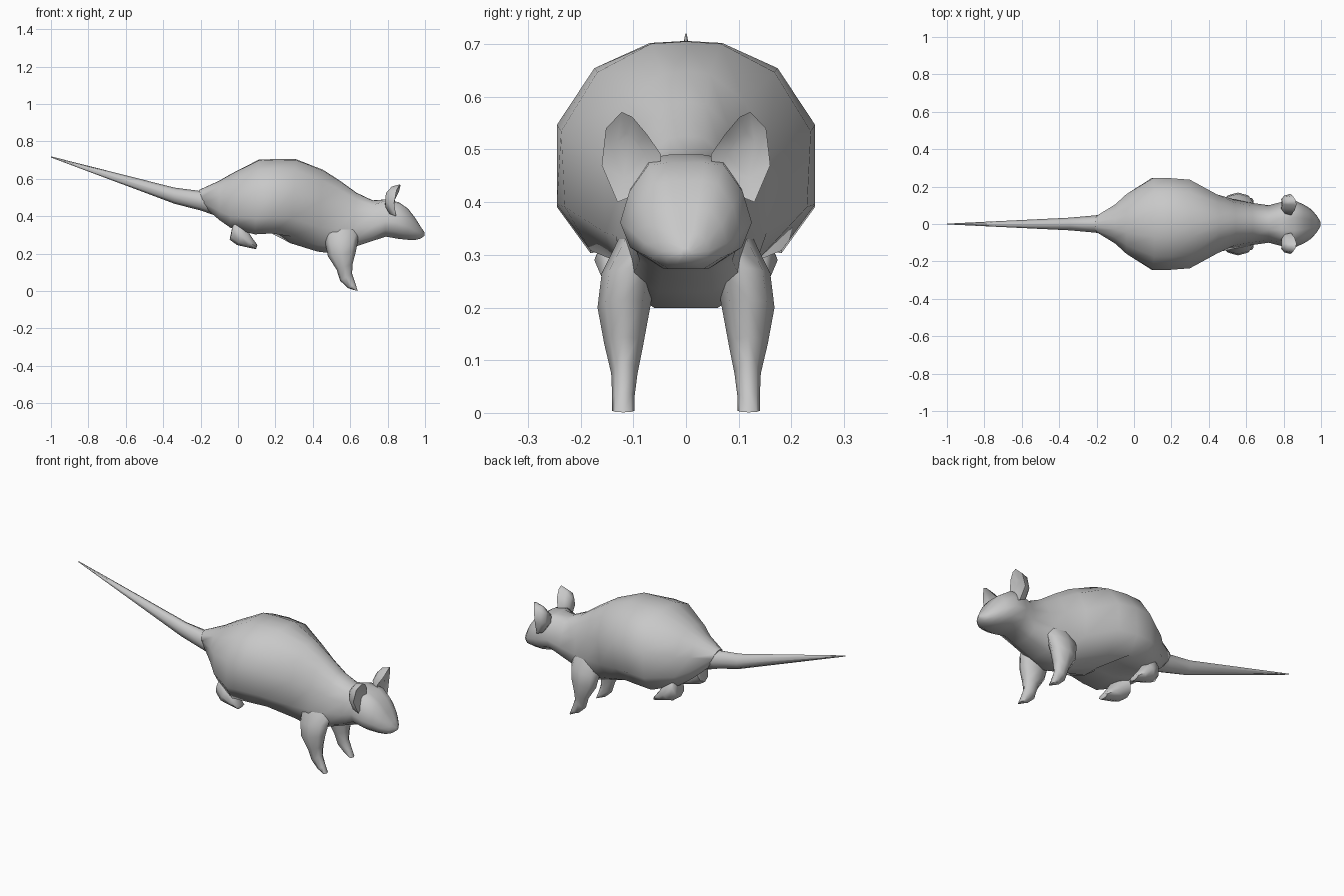
import bpy, math

if "Cube" in bpy.data.objects:
    bpy.data.objects.remove(bpy.data.objects["Cube"])

grey = bpy.data.materials.new("grey fur")
grey.diffuse_color = (0.58, 0.58, 0.58, 1)
grey.use_nodes = True
grey.node_tree.nodes["Principled BSDF"].inputs["Base Color"].default_value = grey.diffuse_color


def finish(name, verts, faces, mirror=False):
    """Create a smooth grey mesh, optionally with a twin on the other side."""
    me = bpy.data.meshes.new(name)
    me.from_pydata(verts, [], faces)
    me.materials.append(grey)
    ob = bpy.data.objects.new(name, me)
    bpy.context.collection.objects.link(ob)
    bpy.context.view_layer.objects.active = ob
    ob.select_set(True)
    bpy.ops.object.mode_set(mode='EDIT')
    bpy.ops.mesh.select_all(action='SELECT')
    bpy.ops.mesh.normals_make_consistent(inside=False)
    bpy.ops.object.mode_set(mode='OBJECT')
    bpy.ops.object.shade_smooth_by_angle(angle=math.radians(70))
    ob.select_set(False)
    if mirror:
        mod = ob.modifiers.new("mirror", 'MIRROR')
        mod.use_axis = (False, True, False)
        mod.use_mirror_merge = False
    return ob


def loft(name, rings, mirror=False):
    """Skin a list of equally sized vertex rings and cap both ends."""
    n = len(rings[0])
    verts = [v for r in rings for v in r]
    faces = [(i * n + j, i * n + (j + 1) % n, (i + 1) * n + (j + 1) % n, (i + 1) * n + j)
             for i in range(len(rings) - 1) for j in range(n)]
    faces += [tuple(range(n)), tuple(range(len(verts) - n, len(verts)))]
    return finish(name, verts, faces, mirror)


# Half cross-sections as (width fraction, height fraction)
rump = [(.28, .99), (.71, .87), (1, .6), (1, .22), (.74, 0), (.25, .06)]
belly = [(.28, .99), (.71, .87), (1, .62), (.97, .3), (.6, .08), (.2, 0)]
chest = [(.28, .99), (.62, .88), (.86, .65), (1, .35), (.88, .1), (.45, 0)]
skull = [(.28, 1), (.58, .97), (.86, .72), (1, .42), (.85, .18), (.42, .0)]


def body_ring(half, x, bottom, top, w, lean=0):
    section = [(0, 1)] + half + [(-a, h) for a, h in reversed(half)]
    return [(x + lean * (h - .5), a * w, bottom + h * (top - bottom)) for a, h in section]


# Body and head in one skin: section, x, bottom, top, half width, forward lean of the ring
loft("body", [body_ring(*s) for s in [
    (belly, -.19, .44, .54, .047, -.04),
    (rump, -.10, .38, .59, .105, 0),
    (rump, -.04, .338, .625, .16, 0),
    (rump, .10, .303, .702, .245, .02),
    (rump, .19, .308, .706, .245, .02),
    (belly, .295, .256, .705, .237, .03),
    (belly, .44, .211, .648, .158, .03),
    (chest, .535, .199, .59, .133, .02),
    (chest, .62, .23, .525, .115, .03),
    (chest, .72, .268, .485, .10, .0),
    (skull, .79, .291, .49, .118, 0),
    (skull, .86, .279, .475, .125, 0),
    (skull, .91, .274, .44, .103, 0),
    (skull, .948, .273, .39, .078, 0),
    (skull, .978, .281, .342, .044, 0),
    (skull, .998, .296, .313, .010, 0)]])


def oval(c, rx, ry, rz, n=8):
    """Oval ring with an upright (rz) or lying (rx) second axis."""
    return [(c[0] + rx * math.cos(a), c[1] + ry * math.sin(a), c[2] + rz * math.cos(a))
            for a in (2 * math.pi * k / n for k in range(n))]


# Tail: straight tapering spike
loft("tail", [oval(c, 0, ry, rz) for c, ry, rz in [
    ((-.12, 0, .478), .055, .075),
    ((-.20, 0, .483), .047, .052),
    ((-.34, 0, .510), .034, .043),
    ((-1, 0, .717), .002, .003)]])

# Front legs, with the shoulder sinking into the body: x, y, z, radius in x and y, slant in z
loft("front_leg", [oval((x, y, z), rx, ry, t) for x, y, z, rx, ry, t in [
    (.545, .06, .40, .06, .03, 0),
    (.550, .083, .33, .09, .045, 0),
    (.555, .108, .265, .088, .052, .01),
    (.556, .118, .20, .075, .05, .015),
    (.570, .118, .13, .043, .037, .015),
    (.578, .117, .075, .032, .025, .02),
    (.608, .119, .028, .02, .021, .012),
    (.628, .119, .004, .012, .021, -.003)]], True)

# Hind feet: short thick paws pointing forward under the belly
loft("hind_foot", [oval((x, y, z), rx, ry, rz) for x, y, z, rx, ry, rz in [
    (-.02, .085, .40, 0, .02, .015),
    (-.025, .108, .33, .02, .05, .055),
    (.02, .122, .29, .025, .052, .044),
    (.06, .12, .262, .012, .042, .028),
    (.10, .118, .235, .004, .032, .011)]], True)

# Ears: thick cupped shells with a hollow facing forward and a rounded back
rim = [(.835, .055, .43), (.84, .047, .49), (.86, .075, .53), (.868, .102, .562),
       (.867, .122, .571), (.848, .152, .54), (.835, .16, .47), (.845, .13, .40)]


def shrink(x, sx, s):
    """Copy of the rim drawn in around its middle."""
    return [(x + (p - .85) * sx, .108 + (q - .108) * s, .49 + (r - .49) * s) for p, q, r in rim]


loft("ear", [shrink(.79, .2, .45), shrink(.812, .6, .85), rim, shrink(.835, .4, .5)], True)
